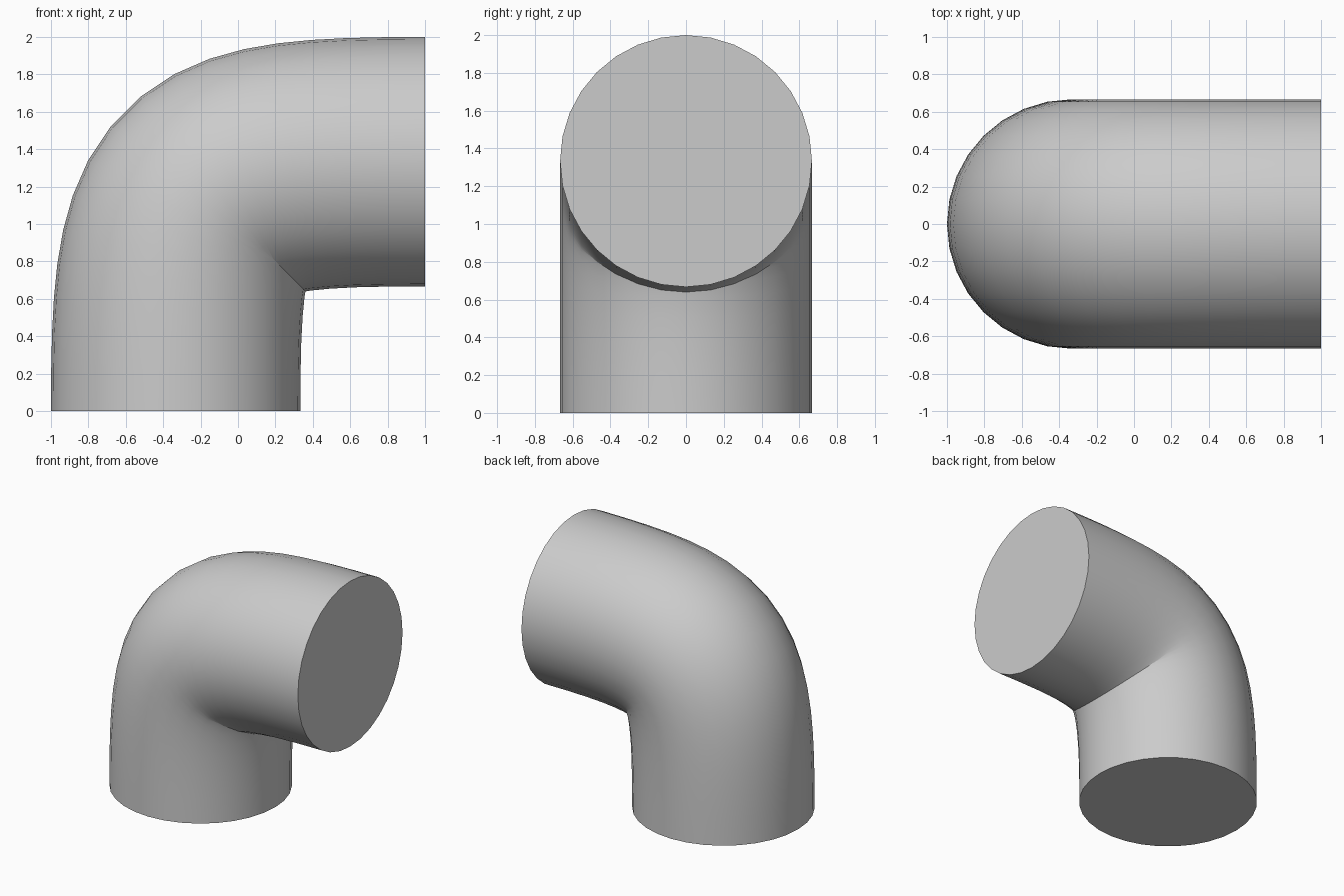
import bpy, bmesh, math
from mathutils import Vector
from mathutils.geometry import interpolate_bezier

if "Cube" in bpy.data.objects:
    bpy.data.objects.remove(bpy.data.objects["Cube"])

RADIUS, SIDES, STEPS = 2 / 3, 32, 17

# Centre line: a bezier turning from vertical to horizontal
p0, p1 = Vector((-1 / 3, 0, 0)), Vector((-1 / 3, 0, 1.246))
p2, p3 = Vector((-0.246, 0, 4 / 3)), Vector((1, 0, 4 / 3))
centres = interpolate_bezier(p0, p1, p2, p3, STEPS + 1)


def tangent(t):
    d = (1 - t) ** 2 * (p1 - p0) + 2 * t * (1 - t) * (p2 - p1) + t * t * (p3 - p2)
    return d.normalized()


# Sweep a circle along the centre line
bm = bmesh.new()
side_axis = Vector((0, 1, 0))
rings = []
for i, c in enumerate(centres):
    outward = tangent(i / STEPS).cross(side_axis)
    ring = []
    for k in range(SIDES):
        a = 2 * math.pi * k / SIDES
        ring.append(bm.verts.new(c + RADIUS * (math.cos(a) * outward + math.sin(a) * side_axis)))
    rings.append(ring)

# Pipe wall
for a, b in zip(rings, rings[1:]):
    for k in range(SIDES):
        n = (k + 1) % SIDES
        bm.faces.new((a[k], b[k], b[n], a[n]))

# Flat end caps
bm.faces.new(rings[0])
bm.faces.new(rings[-1][::-1])
bmesh.ops.recalc_face_normals(bm, faces=bm.faces)
if bm.calc_volume(signed=True) < 0:
    bmesh.ops.reverse_faces(bm, faces=bm.faces)

mesh = bpy.data.meshes.new("pipe_elbow")
bm.to_mesh(mesh)
bm.free()
elbow = bpy.data.objects.new("pipe_elbow", mesh)
bpy.context.collection.objects.link(elbow)

# Smooth wall, sharp rims
bpy.context.view_layer.objects.active = elbow
elbow.select_set(True)
bpy.ops.object.shade_smooth_by_angle(angle=math.radians(40))
